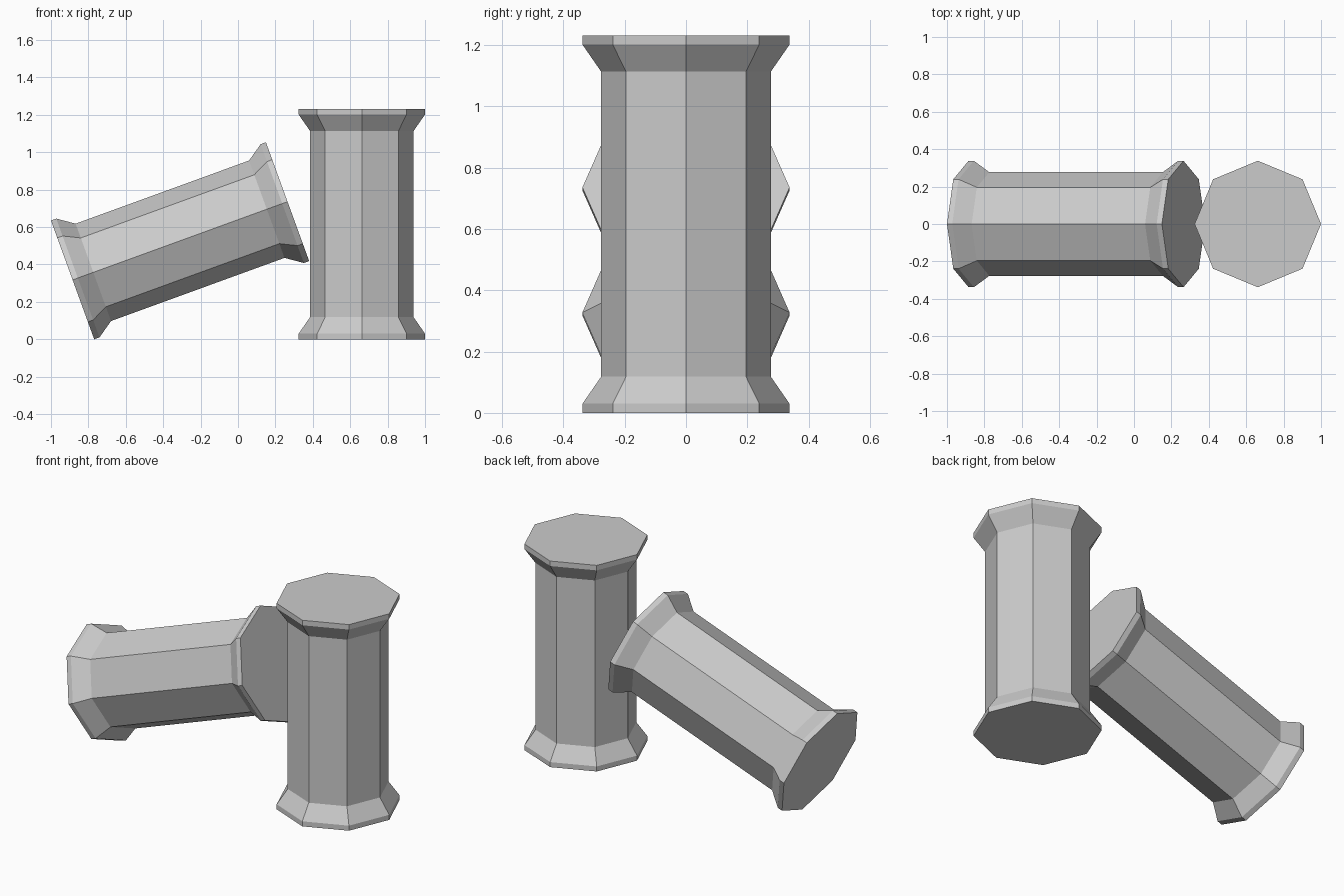
import bpy, bmesh, math
from mathutils import Matrix

if "Cube" in bpy.data.objects:
    bpy.data.objects.remove(bpy.data.objects["Cube"])

SIDES = 8
LIP_R, SHAFT_R = 0.338, 0.277
LIP_H, FLARE_H = 0.03, 0.118


def flanged_column(name, length, location, tilt):
    """Octagonal shaft with a flared lip at each end, standing on its base centre."""
    profile = [(LIP_R, 0), (LIP_R, LIP_H), (SHAFT_R, FLARE_H),
               (SHAFT_R, length - FLARE_H), (LIP_R, length - LIP_H), (LIP_R, length)]
    bm = bmesh.new()
    rings = [[bm.verts.new((r * math.cos(math.tau * i / SIDES),
                            r * math.sin(math.tau * i / SIDES), z))
              for i in range(SIDES)] for r, z in profile]
    # side walls
    for lower, upper in zip(rings, rings[1:]):
        for i in range(SIDES):
            j = (i + 1) % SIDES
            bm.faces.new((lower[i], lower[j], upper[j], upper[i]))
    # end caps
    bm.faces.new(rings[0][::-1])
    bm.faces.new(rings[-1])
    mesh = bpy.data.meshes.new(name)
    bm.to_mesh(mesh)
    bm.free()
    obj = bpy.data.objects.new(name, mesh)
    obj.matrix_world = Matrix.Translation(location) @ Matrix.Rotation(tilt, 4, 'Y')
    bpy.context.collection.objects.link(obj)
    return obj


# standing column
flanged_column("upright_column", 1.232, (1 - LIP_R, 0, 0), 0)

# column leaning against it, resting on the rim of its lower lip
slope = math.radians(20)
flanged_column("leaning_column", 1.223,
               (-1 + LIP_R * math.sin(slope), 0, LIP_R * math.cos(slope)),
               math.pi / 2 - slope)
